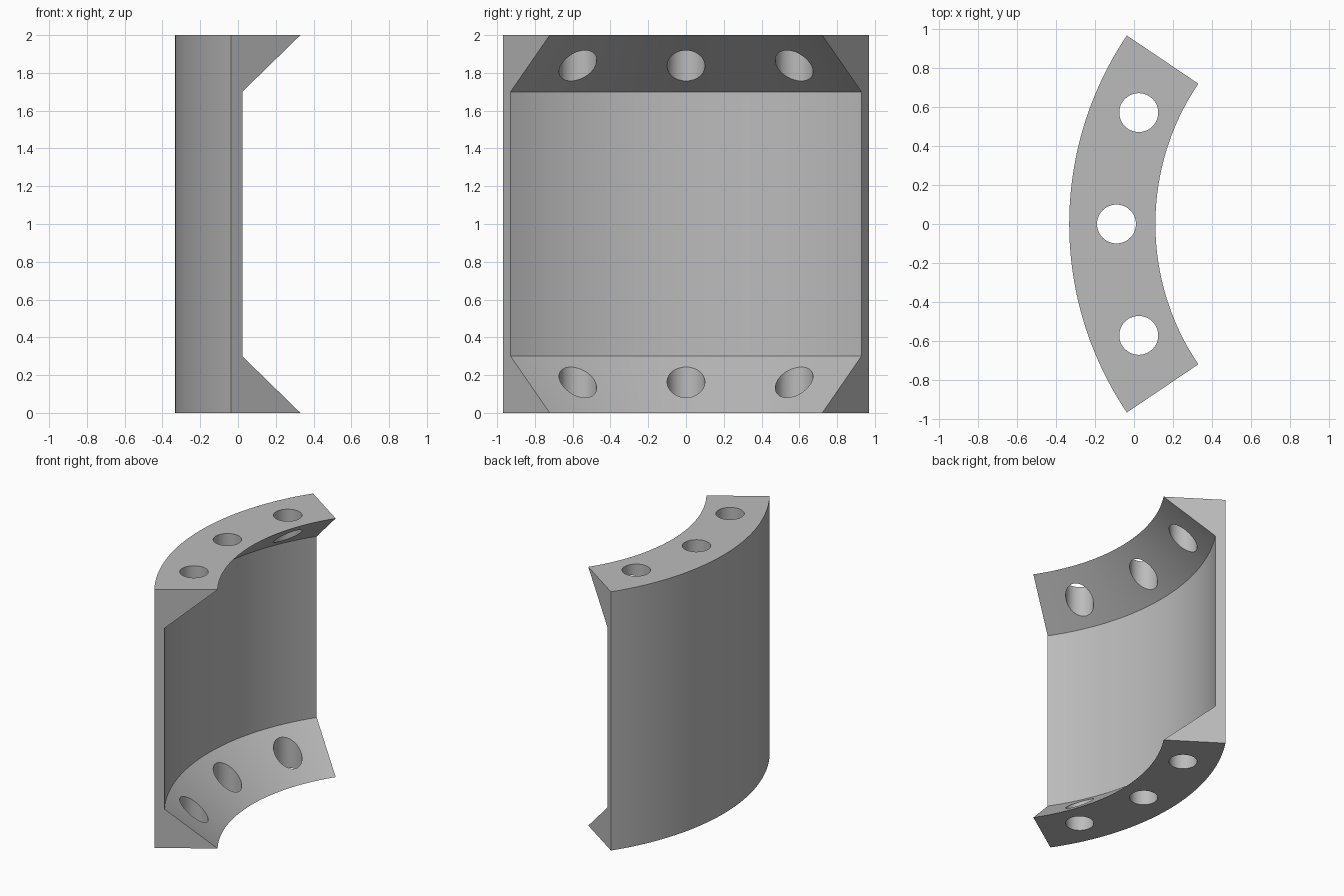
import bpy
import bmesh
from math import sin, cos, radians
from mathutils import Matrix

cube = bpy.data.objects.get("Cube")
if cube:
    bpy.data.objects.remove(cube)

CENTRE_X = 1.40
HALF_ANGLE = radians(34)
SEGMENTS = 64
# Radius and height of the flanged section
PROFILE = [(1.733, 0), (1.733, 2), (1.29, 2), (1.661, 1.7), (1.661, 0.3), (1.29, 0)]


def polar(radius, angle, z):
    return (CENTRE_X - radius * cos(angle), radius * sin(angle), z)


def to_object(bm, name):
    bmesh.ops.recalc_face_normals(bm, faces=bm.faces)
    mesh = bpy.data.meshes.new(name)
    bm.to_mesh(mesh)
    bm.free()
    obj = bpy.data.objects.new(name, mesh)
    bpy.context.collection.objects.link(obj)
    return obj


# Curved wall with a tapered flange at top and bottom
bm = bmesh.new()
rings = []
for i in range(SEGMENTS + 1):
    angle = HALF_ANGLE * (2 * i / SEGMENTS - 1)
    rings.append([bm.verts.new(polar(r, angle, z)) for r, z in PROFILE])
count = len(PROFILE)
for a, b in zip(rings, rings[1:]):
    for k in range(count):
        n = (k + 1) % count
        bm.faces.new((a[k], a[n], b[n], b[k]))
bm.faces.new(rings[0])
bm.faces.new(rings[-1])
panel = to_object(bm, "flanged_panel")

# Vertical bolt holes through both flanges
bm = bmesh.new()
for degrees in (-22.6, 0, 22.6):
    place = Matrix.Translation(polar(1.49, radians(degrees), 1))
    bmesh.ops.create_cone(bm, cap_ends=True, segments=48, radius1=0.1,
                          radius2=0.1, depth=3, matrix=place)
cutter = to_object(bm, "bolt_hole_cutter")
cutter.hide_render = True

holes = panel.modifiers.new("bolt_holes", 'BOOLEAN')
holes.operation = 'DIFFERENCE'
holes.solver = 'EXACT'
holes.object = cutter
bpy.ops.object.select_all(action='DESELECT')
panel.select_set(True)
bpy.context.view_layer.objects.active = panel
bpy.ops.object.modifier_apply(modifier=holes.name)
bpy.data.objects.remove(cutter)

# Plain grey finish
grey = bpy.data.materials.new("plain_grey")
grey.use_nodes = True
colour = (0.5, 0.5, 0.5, 1)
grey.diffuse_color = colour
grey.node_tree.nodes["Principled BSDF"].inputs["Base Color"].default_value = colour
panel.data.materials.clear()
panel.data.materials.append(grey)
bpy.ops.object.shade_smooth_by_angle(angle=radians(30))
